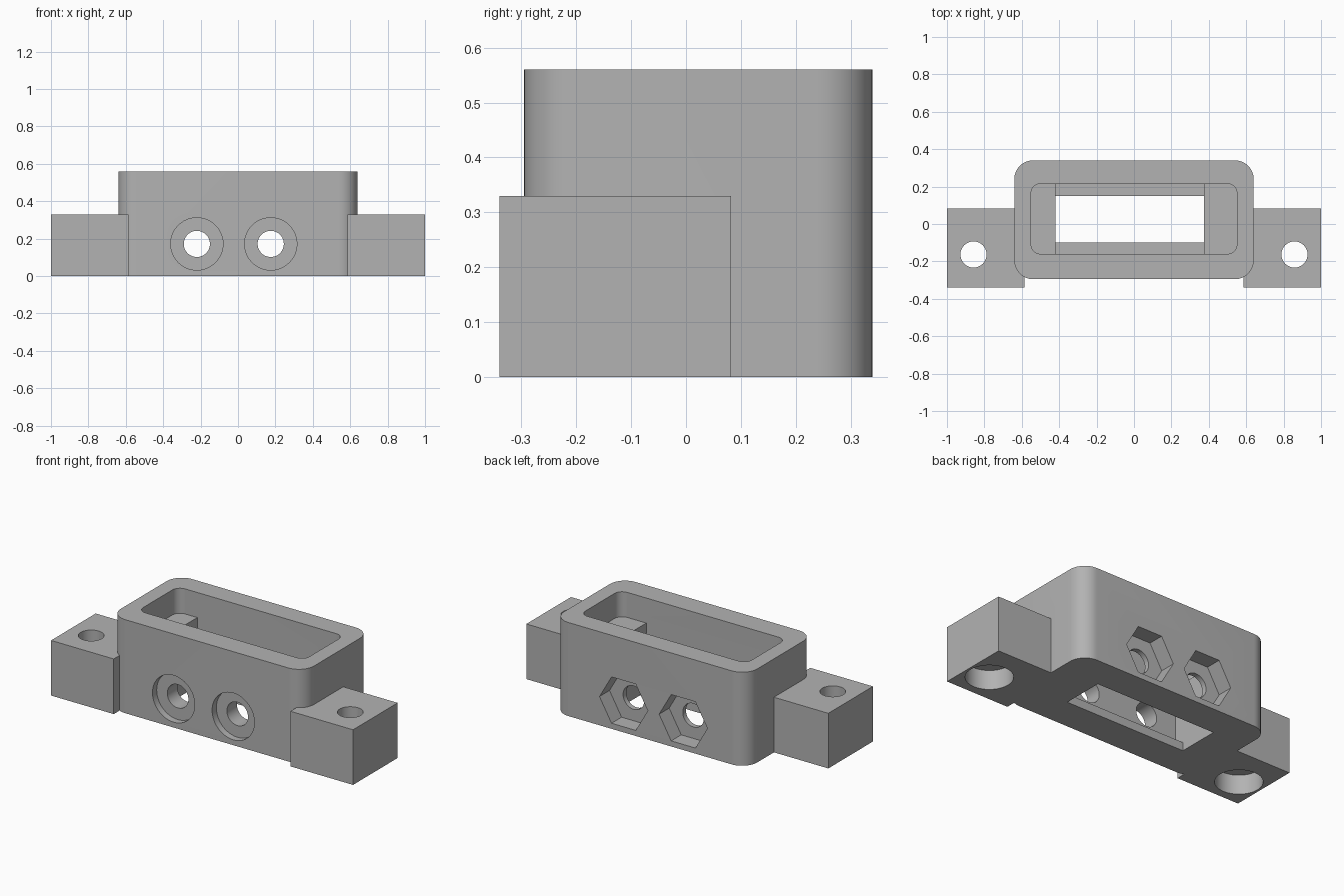
import bpy
import bmesh
from math import cos, sin, pi, radians
from mathutils import Matrix

default_cube = bpy.data.objects.get("Cube")
if default_cube:
    bpy.data.objects.remove(default_cube, do_unlink=True)

grey = bpy.data.materials.new("matte grey")
grey.use_nodes = True
grey.diffuse_color = (0.45, 0.45, 0.45, 1)
grey.node_tree.nodes["Principled BSDF"].inputs["Base Color"].default_value = grey.diffuse_color


def prism(name, outline, low, high, matrix=None):
    """Extrude a closed outline from low to high along z, then place it."""
    bm = bmesh.new()
    base = bm.faces.new([bm.verts.new((x, y, low)) for x, y in outline])
    top = bmesh.ops.extrude_face_region(bm, geom=[base])["geom"]
    bmesh.ops.translate(bm, vec=(0, 0, high - low),
                        verts=[v for v in top if isinstance(v, bmesh.types.BMVert)])
    if matrix:
        bm.transform(matrix)
    bmesh.ops.recalc_face_normals(bm, faces=bm.faces)
    mesh = bpy.data.meshes.new(name)
    bm.to_mesh(mesh)
    bm.free()
    mesh.materials.append(grey)
    obj = bpy.data.objects.new(name, mesh)
    bpy.context.collection.objects.link(obj)
    return obj


def rect(x0, x1, y0, y1):
    return [(x0, y0), (x1, y0), (x1, y1), (x0, y1)]


def rounded_rect(x0, x1, y0, y1, r, steps=12):
    corners = [(x1 - r, y1 - r), (x0 + r, y1 - r), (x0 + r, y0 + r), (x1 - r, y0 + r)]
    return [(cx + r * cos((k + i / steps) * pi / 2), cy + r * sin((k + i / steps) * pi / 2))
            for k, (cx, cy) in enumerate(corners) for i in range(steps + 1)]


def ring(r, sides=48):
    return [(r * cos(2 * pi * i / sides), r * sin(2 * pi * i / sides)) for i in range(sides)]


def combine(target, other, operation):
    mod = target.modifiers.new(operation.lower(), "BOOLEAN")
    mod.operation = operation
    mod.solver = "EXACT"
    mod.object = other
    bpy.context.view_layer.objects.active = target
    bpy.ops.object.modifier_apply(modifier=mod.name)
    bpy.data.objects.remove(other, do_unlink=True)


# Rounded housing with a square mounting ear on each side
housing = prism("mounting_housing", rounded_rect(-0.64, 0.64, -0.295, 0.34, 0.1), 0, 0.56)
for x0, x1 in ((-1, -0.585), (0.585, 1)):
    combine(housing, prism("ear", rect(x0, x1, -0.34, 0.082), 0, 0.33), "UNION")

# Upper cavity, deep pocket between the end blocks, and lipped floor opening
cutters = [
    prism("cavity", rounded_rect(-0.55, 0.55, -0.16, 0.215, 0.05), 0.41, 0.7),
    prism("pocket", rect(-0.42, 0.375, -0.16, 0.215), 0.05, 0.45),
    prism("floor_opening", rect(-0.42, 0.375, -0.10, 0.15), -0.1, 0.2),
]

# Vertical ear holes, counterbored from below
for x in (-0.858, 0.858):
    place = Matrix.Translation((x, -0.163, 0))
    cutters += [prism("ear_hole", ring(0.07), -0.1, 0.5, place),
                prism("ear_counterbore", ring(0.128), -0.1, 0.115, place)]

# Cross bolts: round recess in front, hexagonal nut recess behind
for x in (-0.22, 0.175):
    place = Matrix.Translation((x, 0, 0.172)) @ Matrix.Rotation(radians(-90), 4, "X")
    cutters += [prism("bolt_hole", ring(0.07), -0.5, 0.5, place),
                prism("head_recess", ring(0.14), -0.5, -0.255, place),
                prism("nut_recess", ring(0.16, 6), 0.245, 0.5, place)]

for cutter in cutters:
    combine(housing, cutter, "DIFFERENCE")

bpy.ops.object.select_all(action="DESELECT")
housing.select_set(True)
bpy.context.view_layer.objects.active = housing
bpy.ops.object.shade_smooth_by_angle(angle=radians(30))
